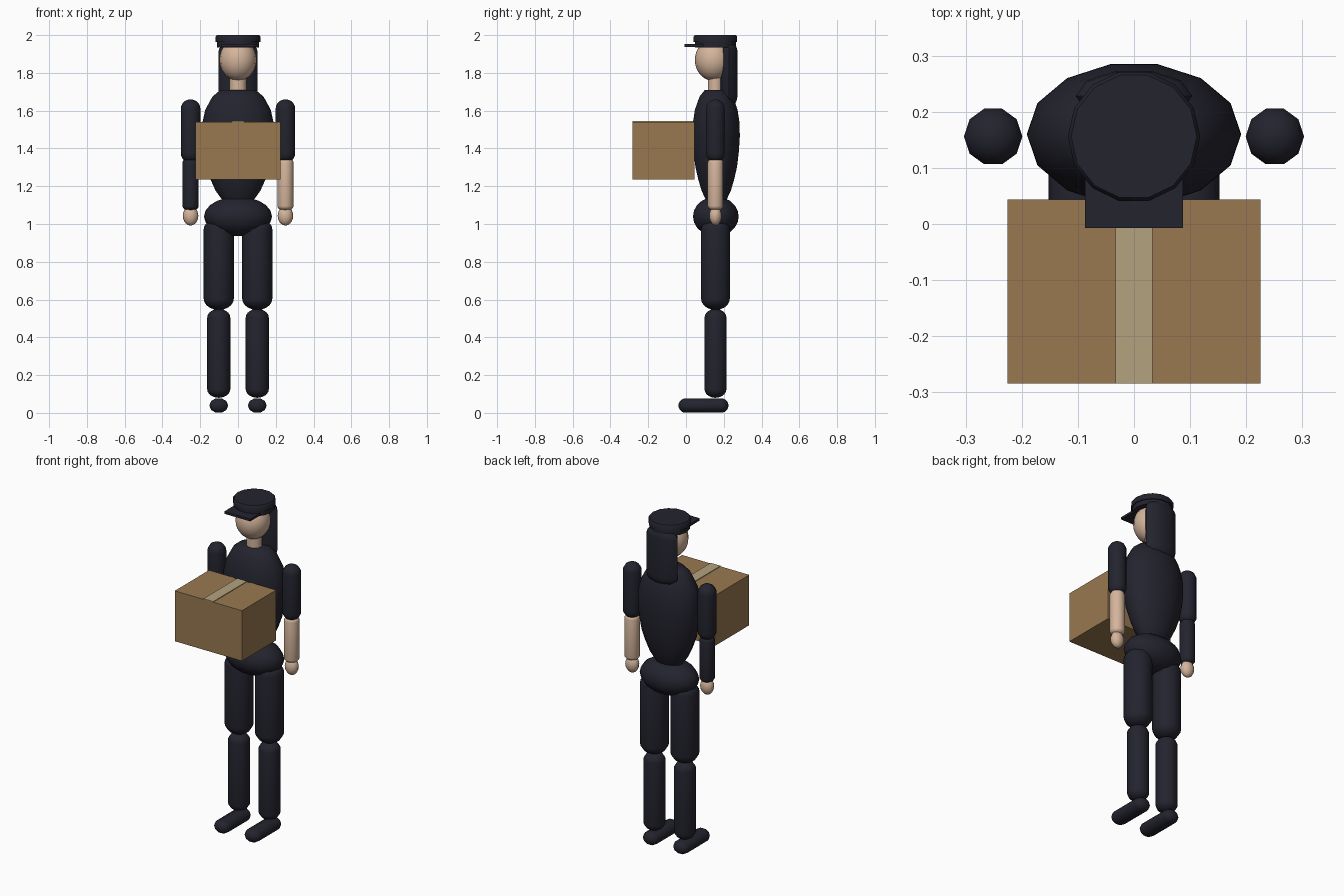
import bpy, bmesh, math

if "Cube" in bpy.data.objects:
    bpy.data.objects.remove(bpy.data.objects["Cube"])


def material(name, rgb):
    m = bpy.data.materials.new(name)
    m.diffuse_color = (*rgb, 1.0)
    m.use_nodes = True
    m.node_tree.nodes["Principled BSDF"].inputs["Base Color"].default_value = m.diffuse_color
    return m


NAVY = material("dark_navy", (0.017, 0.017, 0.028))
SKIN = material("skin", (0.66, 0.46, 0.33))
CARD = material("cardboard", (0.32, 0.19, 0.082))
TAPE = material("tan_tape", (0.45, 0.36, 0.21))
CY = 0.156  # depth of the body axis


def finish(name, bm, mat, smooth):
    bmesh.ops.recalc_face_normals(bm, faces=bm.faces)
    me = bpy.data.meshes.new(name)
    bm.to_mesh(me)
    bm.free()
    me.materials.append(mat)
    ob = bpy.data.objects.new(name, me)
    bpy.context.collection.objects.link(ob)
    if smooth:
        bpy.context.view_layer.objects.active = ob
        ob.select_set(True)
        bpy.ops.object.shade_smooth_by_angle(angle=math.radians(50))
        ob.select_set(False)
    return ob


def lathe(name, mat, profile, x=0, y=CY, depth=1.0, sides=10, along_y=False):
    """Closed turned form from (radius, height) pairs; depth squashes the second axis."""
    bm = bmesh.new()
    rings = []
    for r, h in profile:
        ring = []
        for i in range(sides):
            a = 2 * math.pi * i / sides
            u, v = r * math.cos(a), r * depth * math.sin(a)
            co = (x + u, h, y + v) if along_y else (x + u, y + v, h)
            ring.append(bm.verts.new(co))
        rings.append(ring)
    for a, b in zip(rings, rings[1:]):
        for i in range(sides):
            j = (i + 1) % sides
            bm.faces.new((a[i], a[j], b[j], b[i]))
    bm.faces.new(rings[0])
    bm.faces.new(rings[-1])
    return finish(name, bm, mat, True)


def capsule(lo, hi, r, cap, steps=5):
    """Profile of a rod with rounded ends."""
    arc = [math.pi / 2 * (0.04 + 0.96 * k / steps) for k in range(steps + 1)]
    low = [(r * math.sin(t), lo + cap - cap * math.cos(t)) for t in arc]
    high = [(rr, lo + hi - h) for rr, h in reversed(low)]
    return low + (high if hi - lo > 2 * cap + 1e-4 else high[1:])


def box(name, mat, lo, hi):
    bm = bmesh.new()
    bmesh.ops.create_cube(bm, size=1)
    for v in bm.verts:
        v.co = [(a + b) / 2 + c * (b - a) for a, b, c in zip(lo, hi, v.co)]
    return finish(name, bm, mat, False)


# Torso and hips
lathe("torso", NAVY, [(0.085, 1.13), (0.118, 1.175), (0.145, 1.235), (0.168, 1.3),
                      (0.183, 1.38), (0.191, 1.46), (0.19, 1.53), (0.173, 1.605),
                      (0.135, 1.675), (0.092, 1.71)], y=0.16, depth=0.67, sides=14)
lathe("hips", NAVY, capsule(0.935, 1.145, 0.18, 0.105), y=0.158, depth=0.69, sides=14)

# Limbs
for side, sx in (("left", 1), ("right", -1)):
    leg, arm = 0.102 * sx, 0.251 * sx
    lathe(side + "_thigh", NAVY, capsule(0.545, 1.03, 0.08, 0.06), x=leg)
    lathe(side + "_shin", NAVY, capsule(0.08, 0.55, 0.061, 0.045), x=leg)
    lathe(side + "_shoe", NAVY, capsule(-0.04, 0.225, 0.05, 0.038),
          x=leg, y=0.039, depth=0.8, along_y=True)
    lathe(side + "_upper_arm", NAVY, capsule(1.325, 1.66, 0.052, 0.05), x=arm)
    lathe(side + "_forearm", SKIN if sx > 0 else NAVY,
          capsule(1.07, 1.35, 0.043, 0.025), x=arm)
    lathe(side + "_hand", SKIN, capsule(0.992, 1.095, 0.041, 0.0515), x=arm, depth=0.82)

# Neck, head and long hair
lathe("neck", SKIN, [(0.045, 1.68), (0.045, 1.79)], depth=0.9, sides=12)
lathe("head", SKIN, capsule(1.758, 1.98, 0.098, 0.111, 7), y=0.145, sides=16)
lathe("hair", NAVY, capsule(1.62, 1.97, 0.104, 0.06), y=0.228, depth=0.45)

# Peaked cap
lathe("cap_band", NAVY, [(0.112, 1.935), (0.112, 1.966)], sides=14)
lathe("cap_crown", NAVY, [(0.118, 1.963), (0.118, 1.992), (0.112, 2.0)], sides=14)
box("cap_peak", NAVY, (-0.087, -0.007, 1.938), (0.087, 0.1, 1.952))

# Parcel
box("parcel", CARD, (-0.225, -0.284, 1.235), (0.225, 0.044, 1.54))
box("parcel_tape", TAPE, (-0.033, -0.284, 1.538), (0.033, 0.044, 1.544))
